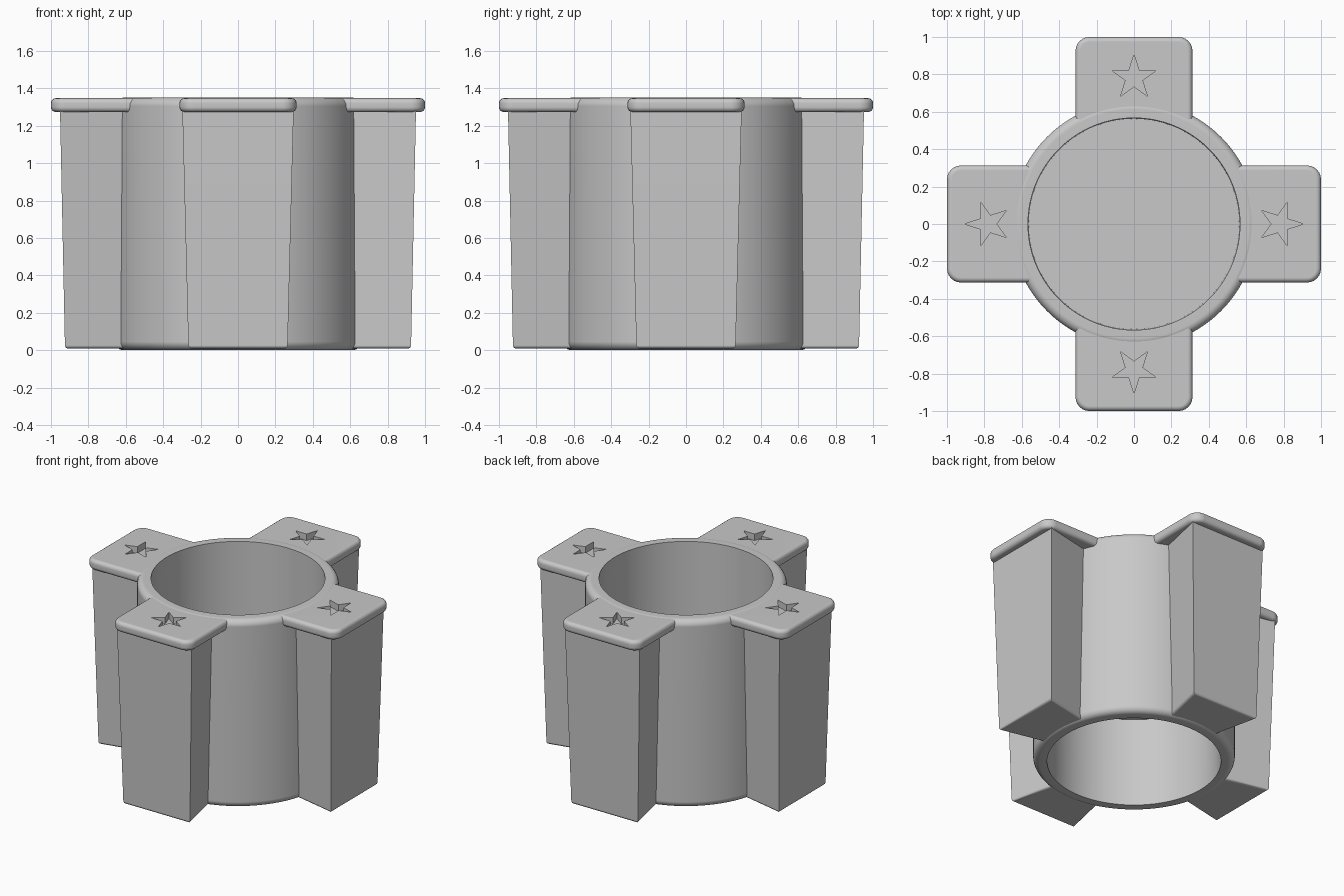
import bpy, bmesh
from math import pi, cos, sin, radians

cube = bpy.data.objects.get("Cube")
if cube:
    bpy.data.objects.remove(cube)

GREY = (0.58, 0.58, 0.58, 1)
grey = bpy.data.materials.new("plain grey")
grey.use_nodes = True
grey.diffuse_color = GREY
shader = next(n for n in grey.node_tree.nodes if n.type == 'BSDF_PRINCIPLED')
shader.inputs["Base Color"].default_value = GREY
shader.inputs["Roughness"].default_value = 0.6


def finish(bm, name):
    bmesh.ops.recalc_face_normals(bm, faces=bm.faces)
    mesh = bpy.data.meshes.new(name)
    bm.to_mesh(mesh)
    bm.free()
    mesh.materials.append(grey)
    obj = bpy.data.objects.new(name, mesh)
    bpy.context.collection.objects.link(obj)
    return obj


def activate(obj):
    bpy.ops.object.select_all(action='DESELECT')
    obj.select_set(True)
    bpy.context.view_layer.objects.active = obj


def prism(low, high, z0, z1, bottom_bevel=0):
    """Solid between two matching outlines."""
    bm = bmesh.new()
    a = [bm.verts.new((x, y, z0)) for x, y in low]
    b = [bm.verts.new((x, y, z1)) for x, y in high]
    base = bm.faces.new(a)
    bm.faces.new(b)
    for i in range(len(a)):
        j = (i + 1) % len(a)
        bm.faces.new((a[i], a[j], b[j], b[i]))
    if bottom_bevel:
        bmesh.ops.bevel(bm, geom=list(base.edges), offset=bottom_bevel,
                        segments=3, profile=0.5, affect='EDGES')
    return bm


def arc(cx, cy, r, start, end, steps):
    return [(cx + r * cos(radians(start + (end - start) * i / steps)),
             cy + r * sin(radians(start + (end - start) * i / steps)))
            for i in range(steps + 1)]


def cut(obj, cutter):
    mod = obj.modifiers.new("cut", 'BOOLEAN')
    mod.operation = 'DIFFERENCE'
    mod.solver = 'EXACT'
    mod.object = cutter


def apply_all(obj):
    activate(obj)
    for mod in list(obj.modifiers):
        bpy.ops.object.modifier_apply(modifier=mod.name)
    bpy.ops.object.shade_smooth_by_angle(angle=radians(35))
    obj.modifiers.new("even shading", 'WEIGHTED_NORMAL').keep_sharp = True


# Cup: lathed wall with rounded rims and a floor halfway up
R, H, FILLET = 0.658, 1.35, 0.045
profile = [(0, 0.71), (0.563, 0.71), (0.567, H)]
profile += arc(R - FILLET, H - FILLET, FILLET, 90, 0, 6)
profile += arc(R - FILLET, FILLET, FILLET, 0, -90, 6)
profile += [(0.567, 0), (0.563, 0.64), (0, 0.64)]
bm = bmesh.new()
verts = [bm.verts.new((r, 0, z)) for r, z in profile]
edges = [bm.edges.new(pair) for pair in zip(verts, verts[1:])]
bmesh.ops.spin(bm, geom=verts + edges, cent=(0, 0, 0), axis=(0, 0, 1),
               angle=2 * pi, steps=128)
bmesh.ops.remove_doubles(bm, verts=bm.verts, dist=0.0001)
cup = finish(bm, "cup_wall")
apply_all(cup)

# Cutters: cup interior and star
ring = arc(0, 0, 0.595, 0, 357.1875, 127)
core_cutter = finish(prism(ring, ring, -0.2, 1.6), "core_cutter")
star = []
for i in range(10):
    r = 0.047 if i % 2 else 0.123
    star.append((0.782 + r * cos(i * pi / 5), r * sin(i * pi / 5)))
star_cutter = finish(prism(star, star, 1.2, 1.5), "star_cutter")


# Tapered block beneath each top plate, narrower towards the cup
def wedge(outer, half):
    inner, taper = 0.4, 0.22
    near = half - taper * (outer - inner)
    return [(inner, -near), (outer, -half), (outer, half), (inner, near)]


block = finish(prism(wedge(0.925, 0.265), wedge(0.952, 0.298),
                     0.008, 1.3, 0.018), "left_block")
cut(block, core_cutter)
apply_all(block)

# Rounded top plate with a star recess
W, C = 0.313, 0.075
outline = [(0.4, -W)] + arc(1 - C, C - W, C, -90, 0, 6)
outline += arc(1 - C, W - C, C, 0, 90, 6) + [(0.4, W)]
plate = finish(prism(outline, outline, 1.273, H - 0.003), "left_plate")
bevel = plate.modifiers.new("rounded edges", 'BEVEL')
bevel.width = 0.026
bevel.segments = 4
bevel.limit_method = 'ANGLE'
bevel.angle_limit = radians(40)
cut(plate, core_cutter)
cut(plate, star_cutter)
apply_all(plate)

for cutter in (core_cutter, star_cutter):
    cutter.hide_render = True
    cutter.hide_viewport = True

# Repeat the arm on all four sides
for part, kind in ((block, "block"), (plate, "plate")):
    for turn, side in enumerate(("back", "right", "front"), 1):
        copy = part.copy()
        copy.name = side + "_" + kind
        copy.rotation_euler.z = turn * pi / 2
        bpy.context.collection.objects.link(copy)
